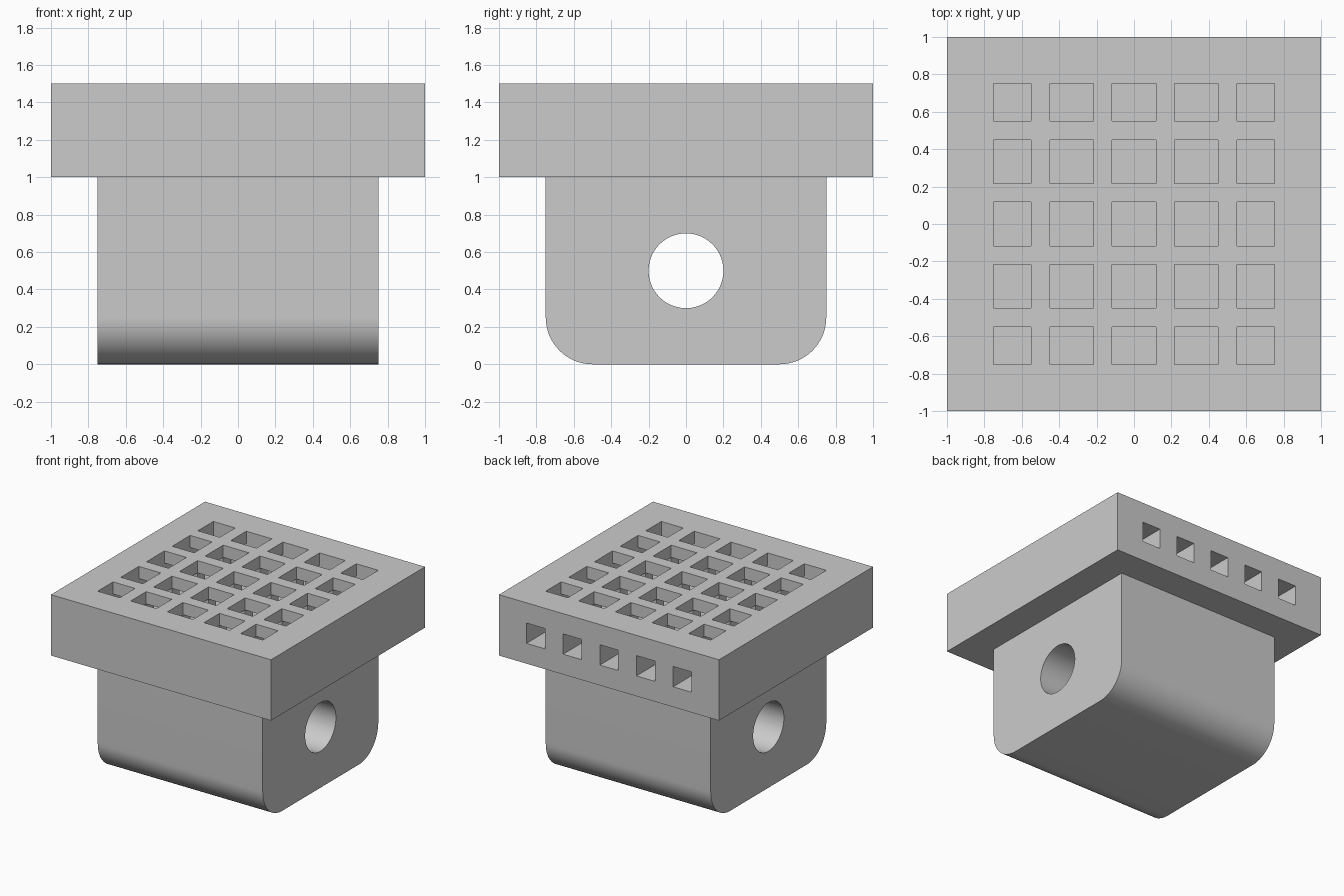
import bpy, bmesh, math
from mathutils import Matrix, Vector

old = bpy.data.objects.get("Cube")
if old:
    bpy.data.objects.remove(old, do_unlink=True)

grey = bpy.data.materials.new("light_grey")
grey.use_nodes = True
COLOUR = (0.6, 0.6, 0.6, 1)
grey.diffuse_color = COLOUR
grey.node_tree.nodes["Principled BSDF"].inputs["Base Color"].default_value = COLOUR


def add_box(bm, lo, hi):
    lo, hi = Vector(lo), Vector(hi)
    mat = Matrix.Translation((lo + hi) / 2) @ Matrix.Diagonal((*(hi - lo), 1))
    return bmesh.ops.create_cube(bm, size=1, matrix=mat)["verts"]


def make_object(name, bm):
    mesh = bpy.data.meshes.new(name)
    bm.to_mesh(mesh)
    bm.free()
    mesh.materials.append(grey)
    obj = bpy.data.objects.new(name, mesh)
    bpy.context.collection.objects.link(obj)
    return obj


def cut(target, cutter):
    mod = target.modifiers.new(cutter.name, "BOOLEAN")
    mod.operation = "DIFFERENCE"
    mod.solver = "EXACT"
    mod.object = cutter
    bpy.context.view_layer.objects.active = target
    bpy.ops.object.modifier_apply(modifier=mod.name)
    bpy.data.objects.remove(cutter, do_unlink=True)


INNER = 0.75                      # half width of base and of the grid
FLOOR, CEILING, TOP = 1.1, 1.4, 1.5
BAR = 0.1
bar_centres = [-0.5, -0.5 / 3, 0.5 / 3, 0.5]

# Base block with rounded lower front and back edges
bm = bmesh.new()
add_box(bm, (-INNER, -INNER, 0), (INNER, INNER, 1))
lower = [e for e in bm.edges
         if all(v.co.z < 0.01 for v in e.verts)
         and abs(e.verts[0].co.y - e.verts[1].co.y) < 0.01]
bmesh.ops.bevel(bm, geom=lower, offset=0.25, segments=16, profile=0.5, affect="EDGES")
base = make_object("base_block", bm)

# Round cross hole
bm = bmesh.new()
bmesh.ops.create_cone(bm, cap_ends=True, segments=64, radius1=0.2, radius2=0.2, depth=2,
                      matrix=Matrix.Translation((0, 0, 0.5)) @ Matrix.Rotation(math.pi / 2, 4, "Y"))
cut(base, make_object("hole_cutter", bm))
bpy.ops.object.select_all(action="DESELECT")
base.select_set(True)
bpy.context.view_layer.objects.active = base
bpy.ops.object.shade_smooth_by_angle(angle=math.radians(30))

# Top slab, hollowed from above
bm = bmesh.new()
add_box(bm, (-1, -1, 1), (1, 1, TOP))
slab = make_object("top_slab", bm)
bm = bmesh.new()
add_box(bm, (-INNER, -INNER, FLOOR), (INNER, INNER, TOP + 0.2))
cut(slab, make_object("cavity_cutter", bm))

# Row of square openings in the back wall
bm = bmesh.new()
SLOT = 0.25 / 3
for i in range(-2, 3):
    x = i / 3
    add_box(bm, (x - SLOT, 0.7, 1.25 - SLOT), (x + SLOT, 1.2, 1.25 + SLOT))
cut(slab, make_object("slot_cutter", bm))

# Grid plate flush with the slab top: one plate with square openings
bm = bmesh.new()
add_box(bm, (-INNER, -INNER, CEILING), (INNER, INNER, TOP))
grid = make_object("grid_plate", bm)
edges = [-INNER] + [c + s * BAR / 2 for c in bar_centres for s in (-1, 1)] + [INNER]
spans = list(zip(edges[::2], edges[1::2]))
bm = bmesh.new()
for x0, x1 in spans:
    for y0, y1 in spans:
        # openings at the rim reach slightly past it to cut cleanly
        gx = [v * 1.05 if abs(v) > 0.7 else v for v in (x0, x1)]
        gy = [v * 1.05 if abs(v) > 0.7 else v for v in (y0, y1)]
        add_box(bm, (gx[0], gy[0], CEILING - 0.1), (gx[1], gy[1], TOP + 0.1))
cut(grid, make_object("opening_cutter", bm))

# Posts carrying the grid
bm = bmesh.new()
for x in bar_centres:
    for y in bar_centres:
        add_box(bm, (x - BAR / 2, y - BAR / 2, FLOOR), (x + BAR / 2, y + BAR / 2, CEILING))
make_object("grid_posts", bm)
